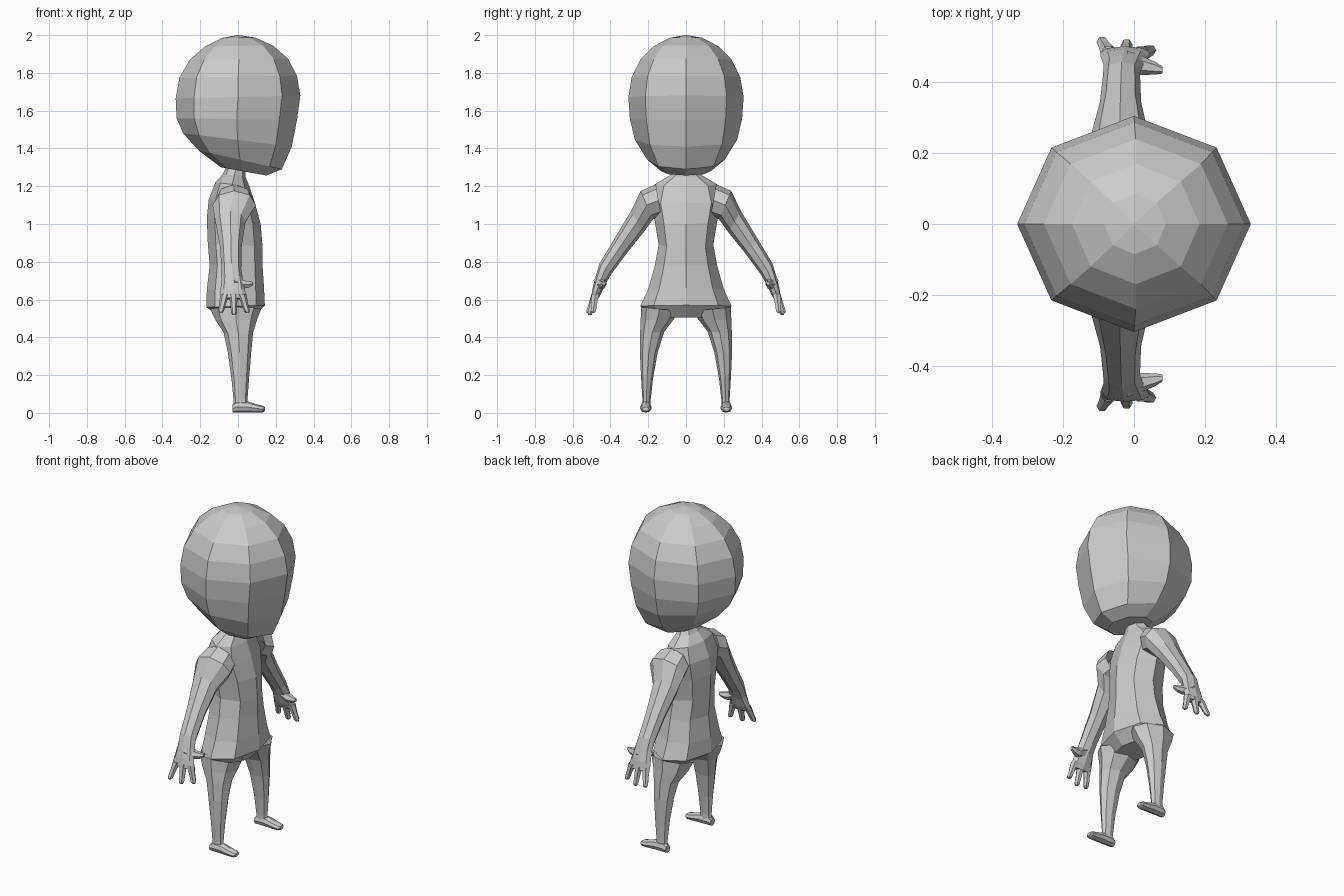
import bpy, bmesh
from math import cos, sin, tau
from mathutils import Vector as V


def loft(bm, rings, n=8, cap0=False, cap1=False):
    """Skin n-sided elliptical rings given as (centre, u axis, v axis)."""
    loops = []
    for c, u, v in rings:
        loops.append([bm.verts.new(c + u * cos(tau * i / n) + v * sin(tau * i / n))
                      for i in range(n)])
    for a, b in zip(loops, loops[1:]):
        for i in range(n):
            j = (i + 1) % n
            bm.faces.new((a[i], a[j], b[j], b[i]))
    for use, lp in ((cap0, loops[0]), (cap1, loops[-1])):
        if use:
            bm.faces.new(lp)


def finish(bm, name, mirror=False):
    bmesh.ops.recalc_face_normals(bm, faces=bm.faces)
    me = bpy.data.meshes.new(name)
    bm.to_mesh(me)
    bm.free()
    ob = bpy.data.objects.new(name, me)
    bpy.context.collection.objects.link(ob)
    if mirror:
        m = ob.modifiers.new("Mirror", 'MIRROR')
        m.use_axis = (False, True, False)
        m.use_mirror_merge = False


def profile_rings(rows):
    """Rows: back x, back z, front x, front z, half width in y."""
    out = []
    for xb, zb, xf, zf, w in rows:
        out.append((V((xb + xf, 0, zb + zf)) / 2, V((xf - xb, 0, zf - zb)) / 2, V((0, w, 0))))
    return out


def limb_rings(rows):
    """Rows: outer y, outer z, inner y, inner z, centre x, half depth in x."""
    out = []
    for yo, zo, yi, zi, xc, xr in rows:
        out.append((V((xc, (yo + yi) / 2, (zo + zi) / 2)),
                    V((0, yo - yi, zo - zi)) / 2, V((xr, 0, 0))))
    return out


# head
bm = bmesh.new()
loft(bm, profile_rings([
    (-.004, 2.0, .004, 2.0, .004),
    (-.085, 1.985, .09, 1.987, .085),
    (-.175, 1.94, .185, 1.945, .17),
    (-.255, 1.87, .265, 1.875, .24),
    (-.31, 1.775, .312, 1.785, .287),
    (-.33, 1.665, .33, 1.68, .305),
    (-.325, 1.56, .312, 1.55, .297),
    (-.29, 1.48, .285, 1.41, .27),
    (-.21, 1.39, .232, 1.29, .205),
    (-.09, 1.30, .15, 1.257, .13)]), cap0=True, cap1=True)
finish(bm, "head")

# torso with neck and hips
bm = bmesh.new()
loft(bm, profile_rings([
    (-.06, 1.31, .04, 1.28, .06),
    (-.08, 1.265, .04, 1.25, .085),
    (-.12, 1.22, .06, 1.20, .165),
    (-.155, 1.13, .09, 1.11, .19),
    (-.165, 1.03, .12, 1.0, .165),
    (-.16, .90, .13, .88, .145),
    (-.15, .78, .13, .78, .165),
    (-.165, .65, .138, .66, .20),
    (-.168, .56, .142, .57, .242),
    (-.09, .505, .08, .505, .18)]), cap1=True)
finish(bm, "torso")

# arms with palm, fingers and thumb
bm = bmesh.new()
loft(bm, limb_rings([
    (.16, 1.21, .13, 1.04, -.02, .10),
    (.24, 1.175, .175, 1.025, -.02, .115),
    (.29, 1.07, .225, .955, -.04, .08),
    (.38, .92, .31, .85, -.038, .058),
    (.458, .79, .395, .735, -.035, .052),
    (.476, .73, .425, .685, -.03, .056),
    (.495, .66, .45, .63, -.028, .066),
    (.502, .61, .468, .60, -.025, .07)]), cap1=True)
for x, tx, ty, tz in ((-.07, -.092, .518, .53), (-.025, -.02, .51, .518), (.02, .05, .492, .53)):
    base, tip = V((x, .48, .63)), V((tx, ty, tz))
    loft(bm, [(base.lerp(tip, t), V((r, 0, 0)), V((0, r, 0)))
              for t, r in ((0, .024), (.5, .018), (.9, .016), (1, .009))], n=6, cap1=True)
for_thumb = [(-.02, .455, .70, .035), (.025, .447, .68, .026),
             (.06, .44, .68, .018), (.08, .435, .685, .010)]
loft(bm, [(V((x, y, z)), V((0, r, 0)), V((0, 0, r))) for x, y, z, r in for_thumb],
     n=6, cap1=True)
finish(bm, "arms", mirror=True)

# legs with feet
bm = bmesh.new()
loft(bm, limb_rings([
    (.238, .56, .04, .54, -.012, .135),
    (.24, .49, .065, .495, -.01, .11),
    (.243, .42, .115, .43, .002, .078),
    (.244, .32, .15, .32, .008, .062),
    (.238, .19, .175, .18, .012, .047),
    (.231, .07, .187, .07, .013, .037),
    (.233, .02, .187, .02, .013, .038)]))
foot = [(-.028, .022, .022), (-.01, .029, .03), (.05, .030, .030),
        (.10, .030, .022), (.132, .028, .017), (.142, .018, .011)]
loft(bm, [(V((x, .213, max(rz, .019) + .001)), V((0, ry, 0)), V((0, 0, rz))) for x, ry, rz in foot],
     cap0=True, cap1=True)
finish(bm, "legs", mirror=True)
